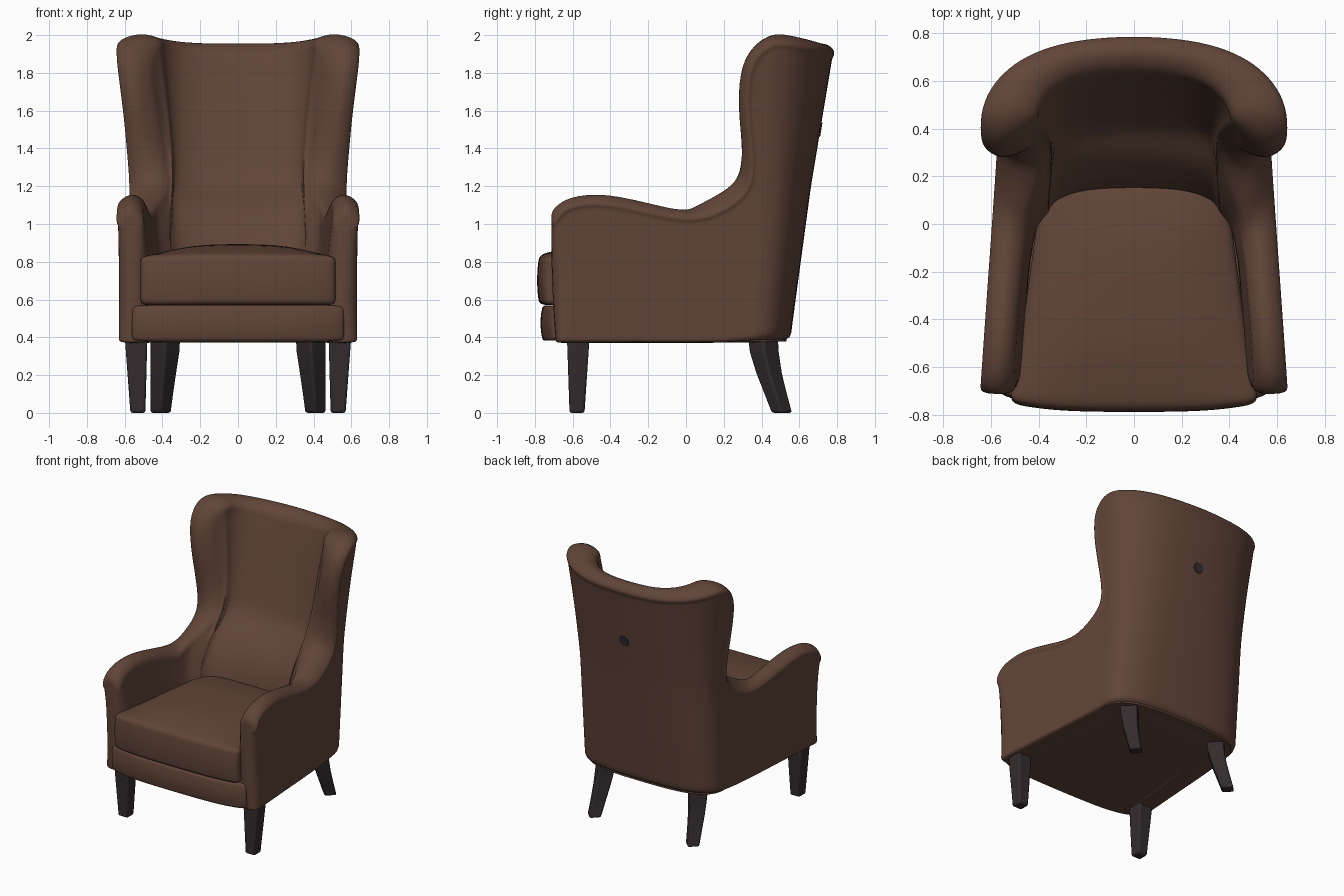
import bpy, bmesh, math
from mathutils import Vector

if "Cube" in bpy.data.objects:
    bpy.data.objects.remove(bpy.data.objects["Cube"])


def material(name, rgb):
    m = bpy.data.materials.new(name)
    m.use_nodes = True
    m.diffuse_color = (*rgb, 1)
    bsdf = next(n for n in m.node_tree.nodes if n.type == "BSDF_PRINCIPLED")
    bsdf.inputs["Base Color"].default_value = (*rgb, 1)
    bsdf.inputs["Roughness"].default_value = 0.7
    return m


BROWN = material("brown_leather", (0.12, 0.059, 0.04))
DARK = material("dark_wood", (0.034, 0.025, 0.027))


def add_object(name, bm, mat, angle=math.pi, mirror=False, subsurf=0, bevel=0):
    bmesh.ops.recalc_face_normals(bm, faces=bm.faces)
    mesh = bpy.data.meshes.new(name)
    bm.to_mesh(mesh)
    bm.free()
    mesh.materials.append(mat)
    ob = bpy.data.objects.new(name, mesh)
    bpy.context.collection.objects.link(ob)
    bpy.ops.object.select_all(action="DESELECT")
    ob.select_set(True)
    bpy.context.view_layer.objects.active = ob
    bpy.ops.object.shade_smooth_by_angle(angle=angle)
    if mirror:
        ob.modifiers.new("mirror", "MIRROR").use_clip = True
    if bevel:
        mod = ob.modifiers.new("bevel", "BEVEL")
        mod.width, mod.segments = bevel, 2
    if subsurf:
        mod = ob.modifiers.new("subsurf", "SUBSURF")
        mod.levels = mod.render_levels = subsurf
    return ob


def interp(x, *pts):
    if x <= pts[0][0]:
        return pts[0][1]
    for (a, va), (b, vb) in zip(pts, pts[1:]):
        if x <= b:
            return va + (vb - va) * (x - a) / (b - a)
    return pts[-1][1]


def loft(rings):
    """Closed tube through rings of points, capped at both ends."""
    bm = bmesh.new()
    rings = [[bm.verts.new(p) for p in ring] for ring in rings]
    for a, b in zip(rings, rings[1:]):
        for j in range(len(a)):
            k = (j + 1) % len(a)
            bm.faces.new((a[j], a[k], b[k], b[j]))
    bm.faces.new(rings[0])
    bm.faces.new(rings[-1])
    return bm


# Horseshoe plan: t = 0 is the back centre, t = 1 the end of the corner,
# and beyond that t runs forward along the arm.
BOTTOM = 0.37


def corner_y(z):
    return interp(z, (0.4, 0.3), (2, 0.4))


def half_width(z):
    return interp(z, (0.4, 0.565), (1.2, 0.565), (1.6, 0.597), (1.9, 0.637), (2, 0.637))


def horseshoe(t, z, w, back, yc, p):
    a = min(t, 1) * math.pi / 2
    c = max(math.cos(a), 0)
    x = w * math.sin(a) ** p + max(t - 1, 0) * 0.07
    return Vector((x, yc + (back - yc) * c ** p - max(t - 1, 0), z))


def outer(t, z, off=0):
    back = interp(z, (0.4, 0.555), (1.2, 0.665), (2, 0.8))
    p = interp(z, (0.4, 0.65), (2, 0.87))
    return horseshoe(t, z, half_width(z) + off, back + off, corner_y(z), p)


def inner(t, z, off=0):
    # lumbar swelling below, a ledge, then a back whose wings thicken inwards
    back = interp(z, (0.85, 0.14), (1.0, 0.2), (1.12, 0.28), (1.2, 0.41),
                  (1.26, 0.44), (1.5, 0.51), (1.8, 0.6), (2, 0.67))
    w = half_width(z) - interp(z, (0.8, 0.16), (1.1, 0.13))
    w -= interp(z, (0.9, 0.05), (1.25, 0.1)) * interp(t, (0.95, 1), (1.1, 0))
    yc = min(corner_y(z), back - 0.12)
    v = horseshoe(t, z, w + off, back + off, yc, 0.8)
    if t > 1:
        v.y += (corner_y(z) - yc) * min(1, (t - 1) / 0.5)
    return v


# Upholstered shell: arms, wings and back in one lofted wall
# Top outline as (t, z, t at the bottom edge)
OUTLINE = [
    (2.05, 1.0, 1.99), (2.04, 1.06, 1.93), (1.99, 1.105, 1.85), (1.92, 1.13, 1.76),
    (1.8, 1.14, 1.66), (1.65, 1.115, 1.55), (1.48, 1.075, 1.43), (1.34, 1.052, 1.32),
    (1.24, 1.06, 1.22), (1.15, 1.1, 1.14), (1.065, 1.16, 1.07), (1.025, 1.235, 1.01),
    (1.04, 1.4, 0.95), (1.075, 1.58, 0.88), (1.085, 1.75, 0.8), (1.065, 1.87, 0.73),
    (1.01, 1.945, 0.66), (0.94, 1.98, 0.59), (0.85, 1.987, 0.52), (0.72, 1.975, 0.45),
    (0.55, 1.96, 0.37), (0.38, 1.945, 0.28), (0.2, 1.935, 0.16), (0, 1.935, 0),
]
ROWS = [0, 0.02, 0.1, 0.18, 0.25, 0.32, 0.37, 0.42, 0.55, 0.7, 0.8, 0.87, 0.91, 0.94, 1]
# the last rows swell into a welt, then pinch in towards the rounded rim
WELT = {0.94: 0.012, 1: -0.008}

bm = bmesh.new()
loops = []
for i, (t, z, tb) in enumerate(OUTLINE):
    a, b = OUTLINE[max(i - 1, 0)], OUTLINE[min(i + 1, len(OUTLINE) - 1)]
    n = Vector((b[1] - a[1], a[0] - b[0])).normalized()
    if i == 0:
        n = Vector((0, 1))
    end = Vector((t, z))
    start, mid = Vector((tb, BOTTOM)), end - n * 0.25
    path = [start * (1 - u) ** 2 + mid * 2 * u * (1 - u) + end * u * u for u in ROWS]
    out = [outer(q.x, q.y, WELT.get(u, 0)) for q, u in zip(path, ROWS)]
    ins = [inner(q.x, q.y, 0.015 if u == 1 else 0) for q, u in zip(path, ROWS)]
    tip = end + n * 0.03
    cap = (outer(tip.x, tip.y) + inner(tip.x, tip.y)) / 2
    loops.append([bm.verts.new(v) for v in out + [cap] + ins[::-1]])
size, rows = len(loops[0]), len(ROWS)
for la, lb in zip(loops, loops[1:]):
    for j in range(size):
        k = (j + 1) % size
        bm.faces.new((la[j], la[k], lb[k], lb[j]))
f = loops[0]
for j in range(rows - 1):
    bm.faces.new((f[j], f[j + 1], f[size - 2 - j], f[size - 1 - j]))
bm.faces.new(f[rows - 1:rows + 2])
shell = add_object("upholstered_shell", bm, BROWN, mirror=True, subsurf=2)

# Seat deck and underside, following the shell's footprint
half = [outer(k / 12, BOTTOM) for k in range(13)] + [outer(1.98, BOTTOM)]
ring = half + [Vector((-v.x, v.y, v.z)) for v in half[:0:-1]]
deck = loft([[(v.x * 0.96, v.y * 0.96, z) for v in ring] for z in (BOTTOM + 0.008, 0.59)])
add_object("seat_deck", deck, BROWN, angle=0.6)


# Soft blocks: a gridded cube shaped by a rule, then smoothed
def soft_block(name, shape):
    bm = bmesh.new()
    bmesh.ops.create_cube(bm, size=2)
    bmesh.ops.subdivide_edges(bm, edges=bm.edges[:], cuts=6, use_grid_fill=True)
    for v in bm.verts:
        x, y = (math.copysign(abs(c) ** 0.5, c) for c in v.co.xy)
        v.co = shape(x, y, v.co.z)
    return add_object(name, bm, BROWN, subsurf=2)


def cushion_shape(x, y, z):
    py = -0.295 + 0.465 * y
    w = interp(py, (-0.75, 0.525), (-0.6, 0.49), (0.2, 0.38))
    front = max(0, -y) ** 4
    py -= front * (0.02 * (1 - x * x) + 0.012 * (1 - z * z) - 0.02 * x ** 4)
    crown = 0.075 * (1 - x * x) * (1 - y * y) + 0.01 * (1 - x ** 4)
    return (x * w, py, 0.7 + 0.13 * z + max(z, 0) * crown)


def rail_shape(x, y, z):
    bow = 0.055 * (1 - x ** 4) + 0.012 * (1 - z * z) if y < 0 else 0
    return (x * 0.56, -0.575 + 0.13 * y - bow, 0.475 + 0.093 * z)


soft_block("seat_cushion", cushion_shape)
soft_block("front_rail", rail_shape)


# Legs lofted from square sections: (x, y, z, half diagonal), turned by an angle
def leg(name, turn, sections):
    angles = [turn + k * math.pi / 2 for k in range(4)]
    rings = [[(x + r * math.cos(a), y + r * math.sin(a), z) for a in angles]
             for x, y, z, r in sections]
    add_object(name, loft(rings), DARK, angle=0.7, mirror=True, bevel=0.012)


leg("front_legs", math.pi / 4, [(0.53, -0.577, 0, 0.056), (0.54, -0.57, 0.42, 0.086)])
leg("back_legs", 0, [(0.41, 0.508, 0, 0.058), (0.403, 0.475, 0.1, 0.064),
                     (0.395, 0.44, 0.21, 0.072), (0.387, 0.415, 0.32, 0.081),
                     (0.385, 0.405, 0.42, 0.085)])

# Small dark button lying flat on the outside of the back
bpy.context.view_layer.update()
solid = shell.evaluated_get(bpy.context.evaluated_depsgraph_get())
hit, where, normal, _ = solid.ray_cast(Vector((0.02, 2, 1.5)), Vector((0, -1, 0)))
bm = bmesh.new()
bmesh.ops.create_cone(bm, cap_ends=True, segments=16, radius1=0.04, radius2=0.037, depth=0.006)
button = add_object("back_button", bm, DARK, angle=0.6)
button.location = where + normal * 0.002
button.rotation_euler = normal.to_track_quat("Z", "Y").to_euler()
